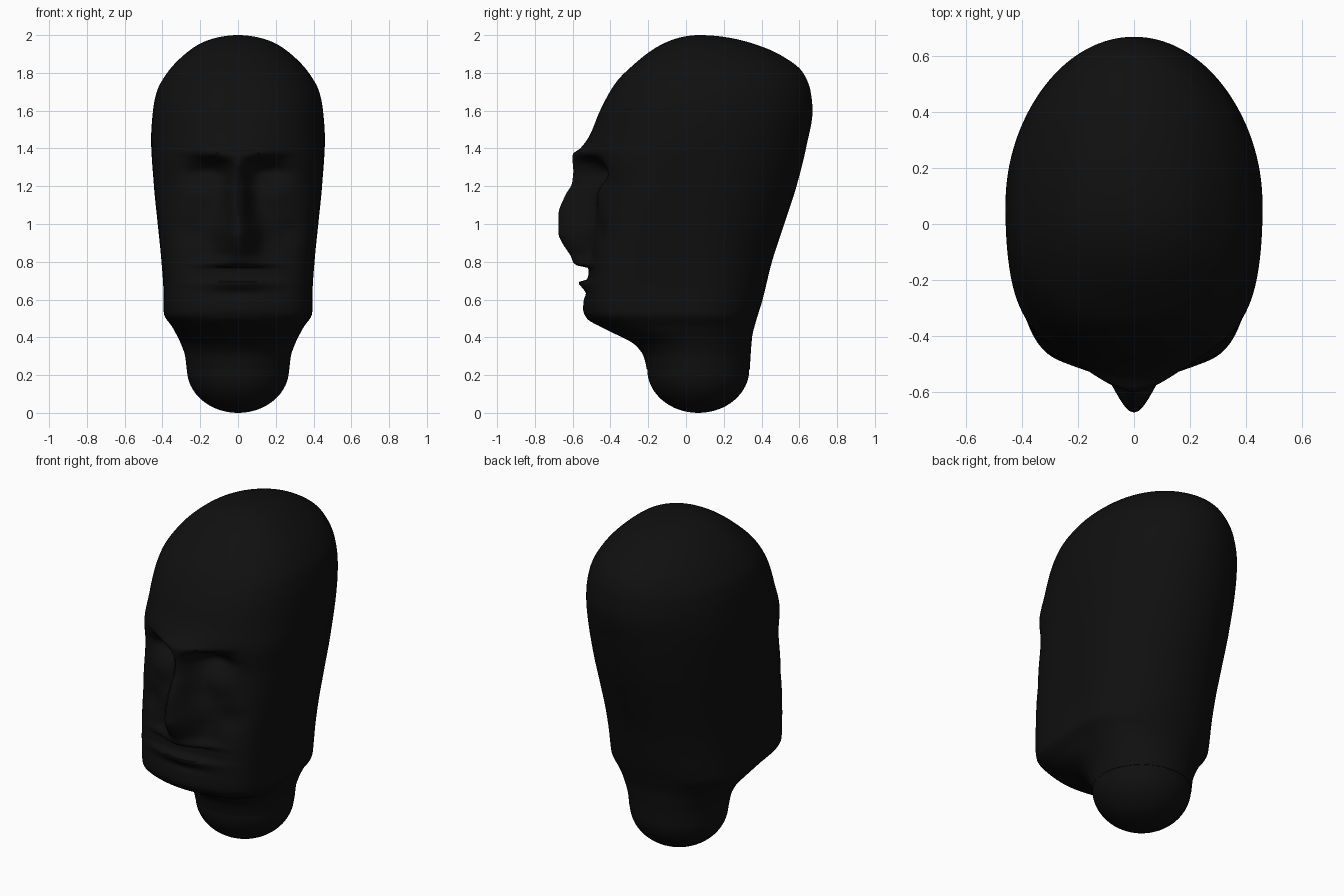
import bpy, bmesh
from math import acos, cos, sin, pi, exp, radians

old = bpy.data.objects.get("Cube")
if old:
    bpy.data.objects.remove(old)

SEGMENTS, RINGS = 160, 190
NECK_Z, NECK_Y, NECK_RADIUS = 0.23, 0.065, 0.27

# One near-black colour for everything
black = bpy.data.materials.new("matte black")
black.use_nodes = True
tone = (0.005, 0.005, 0.005, 1)
black.diffuse_color = tone
shader = black.node_tree.nodes["Principled BSDF"]
shader.inputs["Base Color"].default_value = tone
shader.inputs["Roughness"].default_value = 0.8


def along(z):
    """Height turned into an angle, so that the crown closes round."""
    return acos(max(-1, min(1, 1 - z)))


def curve(points):
    """Smooth monotone curve through (height, value) points."""
    us = [along(z) for z, v in points]
    vs = [v for z, v in points]
    slopes = [(vs[i + 1] - vs[i]) / (us[i + 1] - us[i]) for i in range(len(us) - 1)]
    tangents = [slopes[0]]
    for a, b in zip(slopes, slopes[1:]):
        tangents.append(2 * a * b / (a + b) if a * b > 0 else 0)
    tangents.append(slopes[-1])

    def value(u):
        i = 0
        while i < len(slopes) - 1 and u > us[i + 1]:
            i += 1
        h = us[i + 1] - us[i]
        t = max(0, min(1, (u - us[i]) / h))
        left = (1 + 2 * t) * vs[i] + t * h * tangents[i]
        right = (3 - 2 * t) * vs[i + 1] + (t - 1) * h * tangents[i + 1]
        return (1 - t) ** 2 * left + t ** 2 * right
    return value


# Outlines of the head by height
width = curve([(.2, .268), (.3, .28), (.36, .3), (.45, .345), (.53, .393), (.65, .395),
               (.8, .405), (1, .425), (1.2, .445), (1.45, .46), (1.6, .45), (1.7, .43),
               (1.8, .375), (1.9, .28), (1.96, .19), (2, 0)])
back = curve([(.2, .335), (.4, .35), (.5, .375), (.58, .4), (.8, .455), (1, .52),
              (1.2, .585), (1.4, .635), (1.6, .67), (1.7, .66), (1.8, .62),
              (1.9, .49), (1.95, .37), (2, .07)])
# Front of the face beside the centre line
face = curve([(.2, -.2), (.3, -.225), (.36, -.27), (.45, -.41), (.53, -.49), (.6, -.5),
              (.8, -.49), (1, -.48), (1.2, -.455), (1.38, -.49), (1.47, -.48),
              (1.6, -.45), (1.75, -.37), (1.85, -.27), (1.95, -.13), (2, .07)])
# Centre profile: chin, lips, nose, brow
profile = curve([(.2, -.2), (.3, -.225), (.36, -.27), (.45, -.44), (.5, -.525), (.55, -.545),
                 (.62, -.54), (.66, -.55), (.69, -.57), (.71, -.52), (.765, -.515),
                 (.785, -.59), (.83, -.61), (.9, -.655), (.95, -.675), (1.05, -.675),
                 (1.15, -.64), (1.22, -.605), (1.3, -.605), (1.37, -.6), (1.4, -.56),
                 (1.47, -.51), (1.6, -.455), (1.75, -.37), (1.85, -.27), (1.95, -.13), (2, .07)])
# How far the centre profile spreads sideways
spread = curve([(.2, .3), (.6, .2), (.78, .16), (.84, .1), (.95, .095), (1.1, .065),
                (1.25, .06), (1.32, .08), (1.38, .2), (1.5, .3), (2, .3)])
# How square the front of each section is
square = curve([(.2, 2), (.36, 2.2), (.53, 5), (.7, 5), (1, 4), (1.3, 3.2), (1.5, 2.5), (2, 2)])

# Soft features on both sides: x, z, x size, z size, depth
FEATURES = [
    (.16, 1.28, .11, .055, .07),    # eye socket
    (.2, 1.15, .09, .06, -.02),     # eyelid and cheekbone
    (.27, .96, .08, .07, .025),     # cheek hollow
    (.13, .9, .04, .07, .012),      # nostril fold
    (.0, .635, .16, .02, .012),     # fold under the lip
]


def relief(x, z):
    return sum(d * exp(-((abs(x) - fx) / sx) ** 2 - ((z - fz) / sz) ** 2)
               for fx, fz, sx, sz, d in FEATURES)


def section_point(u, angle):
    z = 1 - cos(u)
    c, s = cos(angle), sin(angle)
    n = square(u) if s < 0 else 2
    r = (abs(c) ** n + abs(s) ** n) ** (-1 / n)
    x = width(u) * r * c
    # The widest line of each section
    middle = 0.07
    if s >= 0:
        return x, middle + (back(u) - middle) * r * s, z
    y = middle + (middle - face(u)) * r * s
    weight = min(1, r * -s) ** 3
    y += weight * (profile(u) - face(u)) * exp(-(x / spread(u)) ** 2)
    y += weight * relief(x, z)
    return x, y, z


def finish(bm, name):
    bmesh.ops.recalc_face_normals(bm, faces=bm.faces)
    mesh = bpy.data.meshes.new(name)
    bm.to_mesh(mesh)
    bm.free()
    mesh.materials.append(black)
    obj = bpy.data.objects.new(name, mesh)
    bpy.context.collection.objects.link(obj)
    bpy.ops.object.select_all(action='DESELECT')
    obj.select_set(True)
    bpy.context.view_layer.objects.active = obj
    bpy.ops.object.shade_smooth_by_angle(angle=radians(60))
    return obj


# Head: rings lofted from the neck to the crown
bm = bmesh.new()
start = along(NECK_Z)
rings = []
for k in range(RINGS):
    u = start + (pi - start) * k / RINGS
    rings.append([bm.verts.new(section_point(u, 2 * pi * i / SEGMENTS)) for i in range(SEGMENTS)])
for low, high in zip(rings, rings[1:]):
    for i in range(SEGMENTS):
        j = (i + 1) % SEGMENTS
        bm.faces.new((low[i], low[j], high[j], high[i]))
crown = bm.verts.new((0, 0.07, 2))
for i in range(SEGMENTS):
    bm.faces.new((rings[-1][i], rings[-1][(i + 1) % SEGMENTS], crown))
bm.faces.new(list(reversed(rings[0])))
finish(bm, "head")

# Rounded base of the neck
bm = bmesh.new()
bmesh.ops.create_uvsphere(bm, u_segments=64, v_segments=32, radius=1)
for v in bm.verts:
    v.co = (v.co.x * NECK_RADIUS, NECK_Y + v.co.y * NECK_RADIUS, NECK_Z + v.co.z * NECK_Z)
finish(bm, "neck_base")
